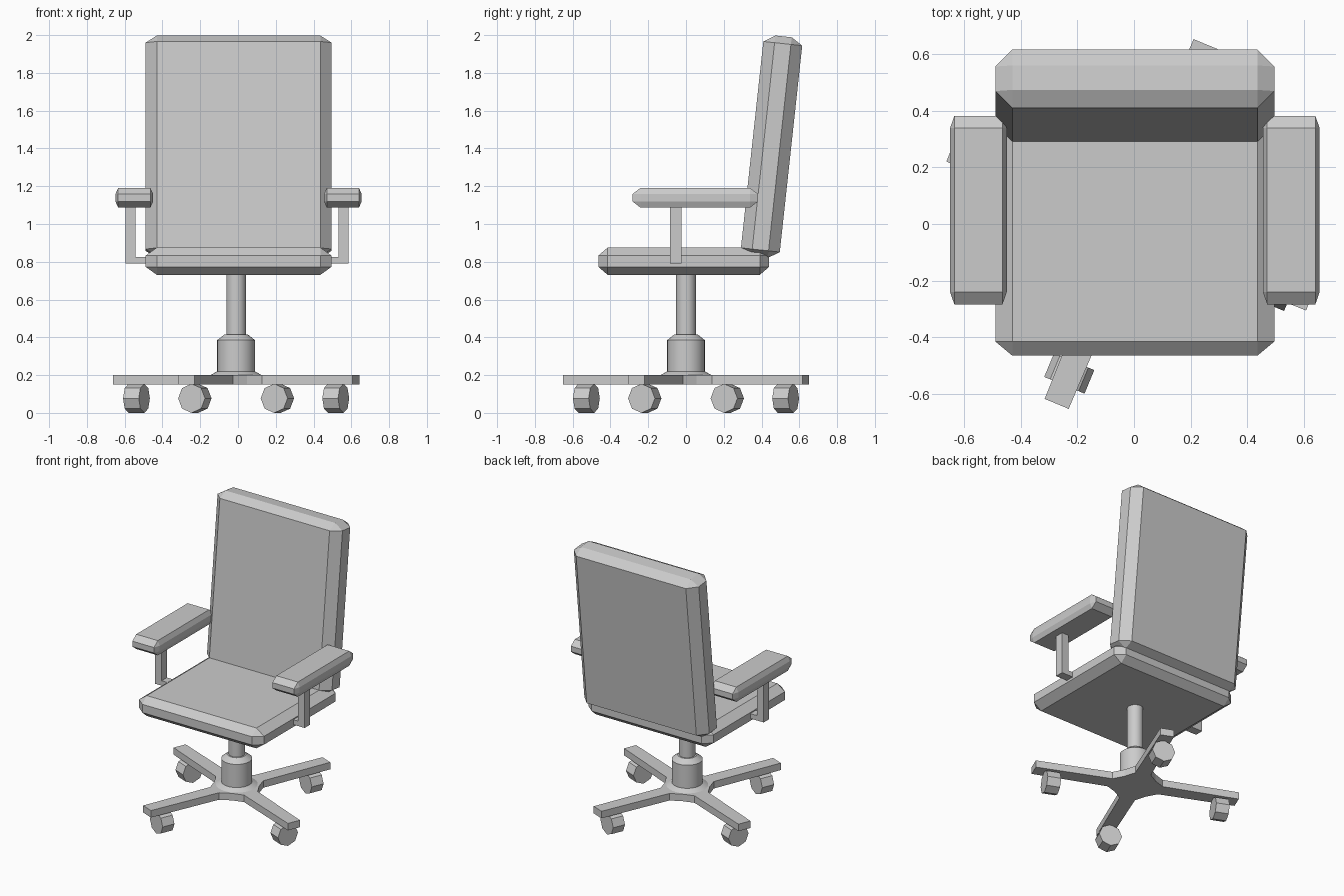
import bpy, bmesh
from math import sin, cos, pi, radians
from mathutils import Matrix, Vector

if "Cube" in bpy.data.objects:
    bpy.data.objects.remove(bpy.data.objects["Cube"])

CX = -0.01  # axis of the swivel base


def finish(name, bm, loc=(0, 0, 0), rot=(0, 0, 0), smooth=False):
    bmesh.ops.recalc_face_normals(bm, faces=bm.faces)
    me = bpy.data.meshes.new(name)
    bm.to_mesh(me)
    bm.free()
    ob = bpy.data.objects.new(name, me)
    ob.location, ob.rotation_euler = loc, rot
    bpy.context.collection.objects.link(ob)
    if smooth:
        bpy.ops.object.select_all(action='DESELECT')
        ob.select_set(True)
        bpy.context.view_layer.objects.active = ob
        bpy.ops.object.shade_smooth_by_angle(angle=radians(30))
    return ob


def padded_box(name, size, bevel, loc, rot=(0, 0, 0)):
    """Box with all edges chamfered, a separate amount for each axis."""
    bm = bmesh.new()
    half = [s / 2 for s in size]
    for sx in (-1, 1):
        for sy in (-1, 1):
            for sz in (-1, 1):
                for keep in range(3):
                    p = [h - (0 if i == keep else b)
                         for i, (h, b) in enumerate(zip(half, bevel))]
                    bm.verts.new((sx * p[0], sy * p[1], sz * p[2]))
    bmesh.ops.convex_hull(bm, input=bm.verts)
    bmesh.ops.dissolve_limit(bm, angle_limit=radians(1), verts=bm.verts, edges=bm.edges)
    return finish(name, bm, loc, rot)


def extrude_profile(name, pts, depth, matrix):
    """Flat polygon in XY, extruded along Z, then placed by the matrix."""
    bm = bmesh.new()
    face = bm.faces.new([bm.verts.new((x, y, 0)) for x, y in pts])
    new = bmesh.ops.extrude_face_region(bm, geom=[face])['geom']
    bmesh.ops.translate(bm, vec=(0, 0, depth),
                        verts=[v for v in new if isinstance(v, bmesh.types.BMVert)])
    bmesh.ops.transform(bm, matrix=matrix, verts=bm.verts)
    return finish(name, bm)


def lathe(name, profile, n=32):
    bm = bmesh.new()
    rings = [[bm.verts.new((r * cos(2 * pi * i / n), r * sin(2 * pi * i / n), z))
              for i in range(n)] for r, z in profile]
    for a, b in zip(rings, rings[1:]):
        for i in range(n):
            j = (i + 1) % n
            bm.faces.new((a[i], a[j], b[j], b[i]))
    bm.faces.new(rings[0])
    bm.faces.new(rings[-1])
    return finish(name, bm, (CX, 0, 0), smooth=True)


# cushions
padded_box("seat", (0.985, 0.905, 0.145), (0.06, 0.05, 0.043), (0.003, -0.012, 0.803))
padded_box("backrest", (0.985, 0.207, 1.175), (0.06, 0.06, 0.038),
           (0.003, 0.453, 1.409), (radians(-6.2), 0, 0))

# arm pads and their L-shaped brackets
bracket = [(0.45, 0.79), (0.59, 0.79), (0.59, 1.10), (0.537, 1.10), (0.537, 0.825), (0.45, 0.825)]
for side, s in (("left", -1), ("right", 1)):
    padded_box(side + "_arm_pad", (0.2, 0.665, 0.105), (0.015, 0.043, 0.033),
               (0.003 + s * 0.552, 0.049, 1.139))
    place = Matrix.Translation((-0.005, -0.025, 0)) @ Matrix.Rotation(pi / 2, 4, 'X')
    extrude_profile(side + "_arm_bracket", [(s * x, z) for x, z in bracket], 0.06,
                    Matrix.Translation((0, -0.06, 0)) @ place @ Matrix.Translation((0, 0, -0.06)))

# swivel column and its sleeve
lathe("column", [(0.052, 0.2), (0.052, 0.74)])
lathe("column_sleeve", [(0.135, 0.195), (0.135, 0.2), (0.1, 0.22), (0.1, 0.385), (0.062, 0.415)])

# four-arm star base
star = []
for k in range(4):
    spin = Matrix.Rotation(radians(67.5 + 90 * k), 2)
    for p in ((0.17, -0.052), (0.687, -0.046), (0.687, 0.046), (0.17, 0.052), (0.105, 0.105)):
        star.append(tuple(spin @ Vector(p)))
extrude_profile("star_base", star, 0.05, Matrix.Translation((CX, 0, 0.15)))

# octagonal casters rolling sideways to each arm
octagon = [(0.077 * cos(i * pi / 4), 0.077 * sin(i * pi / 4)) for i in range(8)]
for k in range(4):
    m = (Matrix.Translation((CX, 0, 0.077)) @ Matrix.Rotation(radians(67.5 + 90 * k), 4, 'Z')
         @ Matrix.Translation((0.526, 0, 0)) @ Matrix.Rotation(pi / 2, 4, 'Y'))
    extrude_profile("caster_%d" % (k + 1), octagon, 0.09, m)
